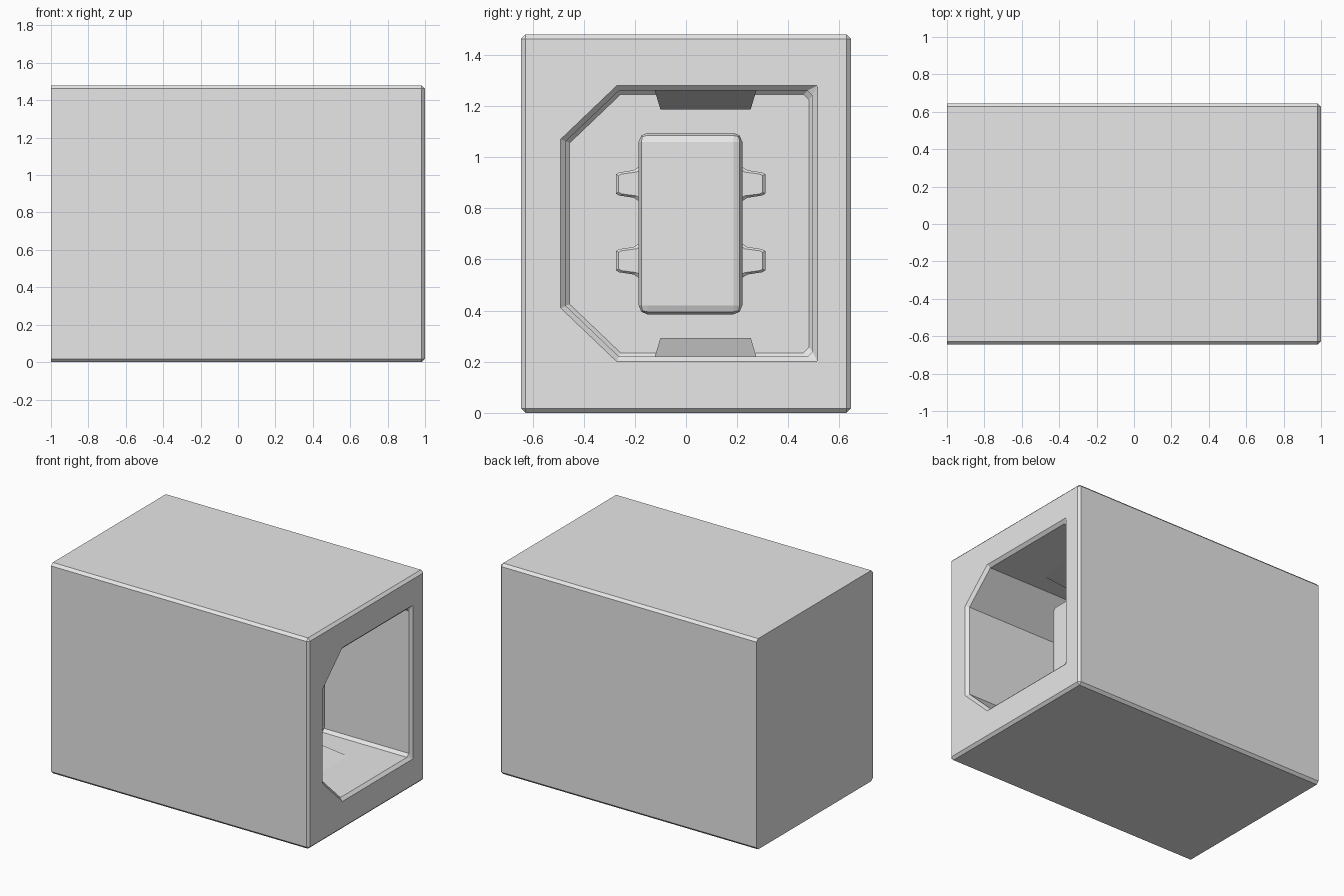
import bpy, bmesh
from mathutils import Vector

if "Cube" in bpy.data.objects:
    bpy.data.objects.remove(bpy.data.objects["Cube"], do_unlink=True)

grey = bpy.data.materials.new("light grey")
grey.use_nodes = True
grey.diffuse_color = (0.8, 0.8, 0.8, 1)
grey.node_tree.nodes["Principled BSDF"].inputs["Base Color"].default_value = (0.8, 0.8, 0.8, 1)

MID_Y, MID_Z = 0.018, 0.74      # centres of the tongue and the cavity
BACK = -0.3                     # depth of the cavity


def finish(name, bm):
    bmesh.ops.recalc_face_normals(bm, faces=bm.faces)
    mesh = bpy.data.meshes.new(name)
    bm.to_mesh(mesh)
    bm.free()
    mesh.materials.append(grey)
    obj = bpy.data.objects.new(name, mesh)
    bpy.context.collection.objects.link(obj)
    return obj


def loft(name, rings):
    """Skin a list of equal-length rings and cap both ends."""
    bm = bmesh.new()
    loops = [[bm.verts.new(p) for p in ring] for ring in rings]
    n = len(loops[0])
    for a, b in zip(loops, loops[1:]):
        for i in range(n):
            j = (i + 1) % n
            bm.faces.new((a[i], a[j], b[j], b[i]))
    bm.faces.new(loops[0])
    bm.faces.new(loops[-1])
    bmesh.ops.remove_doubles(bm, verts=bm.verts, dist=0.0005)
    return finish(name, bm)


def block(name, lo, hi, width, segments):
    """Box with every edge bevelled except those on its rear (-x) face."""
    bm = bmesh.new()
    bmesh.ops.create_cube(bm, size=1)
    for v in bm.verts:
        v.co = [h if c > 0 else l for c, l, h in zip(v.co, lo, hi)]
    edges = [e for e in bm.edges if any(v.co.x > lo[0] + 0.001 for v in e.verts)]
    bmesh.ops.bevel(bm, geom=edges, offset=width, segments=segments,
                    profile=0.5, affect='EDGES')
    return finish(name, bm)


def inset(poly, d):
    """Shrink a counter-clockwise polygon by d."""
    out = []
    for i, p in enumerate(poly):
        a = (p - poly[i - 1]).normalized()
        b = (poly[(i + 1) % len(poly)] - p).normalized()
        na, nb = Vector((-a.y, a.x)), Vector((-b.y, b.x))
        out.append(p + (na + nb) * d / (1 + na.dot(nb)))
    return out


def cavity_ring(x, d, chamfer):
    """Opening outline at depth x, with the two square corners chamfered."""
    low_left, low, high, high_left, upper, lower = inset(outline, d)
    c = chamfer
    pts = [low_left, low - Vector((c, 0)), low + Vector((0, c)),
           high - Vector((0, c)), high - Vector((c, 0)), high_left, upper, lower]
    return [(x, p.x, p.y) for p in pts]


outline = [Vector(p) for p in ((-0.27, 0.2), (0.515, 0.2), (0.515, 1.28),
                               (-0.27, 1.28), (-0.49, 1.07), (-0.49, 0.41))]

# Housing with the shaped socket cut into its +x end
housing = block("housing", (-1, -0.645, 0), (1, 0.645, 1.48), 0.018, 1)
cutter = loft("socket_cutter", [cavity_ring(1.05, 0, 0), cavity_ring(1, 0, 0),
                                cavity_ring(0.98, 0.02, 0.02),
                                cavity_ring(BACK + 0.015, 0.02, 0.02),
                                cavity_ring(BACK, 0.035, 0.02)])
cutter.hide_render = True
cut = housing.modifiers.new("socket", 'BOOLEAN')
cut.operation = 'DIFFERENCE'
cut.solver = 'EXACT'
cut.object = cutter
bpy.context.view_layer.objects.active = housing
bpy.ops.object.modifier_apply(modifier=cut.name)
bpy.data.objects.remove(cutter, do_unlink=True)

# Central tongue
block("tongue", (BACK - 0.01, -0.185, 0.385), (0.54, 0.22, 1.095), 0.035, 2)

# Contact pins, two on each side of the tongue
half = [(0.19, 0.068), (0.205, 0.065), (0.222, 0.054), (0.28, 0.045), (0.292, 0.038)]
for side, label in ((1, "back"), (-1, "front")):
    for z, level in ((0.595, "lower"), (0.895, "upper")):
        section = [(r, -w) for r, w in half] + [(r, w) for r, w in reversed(half)]

        def pin_ring(x, shrink):
            return [(x, MID_Y + side * (r - shrink), z + w * (1 - shrink * 14))
                    for r, w in section]

        loft(f"{label}_{level}_pin", [pin_ring(BACK - 0.01, 0), pin_ring(0.41, 0),
                                      pin_ring(0.42, 0.01)])

# Sloping retention ramps on the floor and ceiling of the socket
for side, name in ((-1, "floor_ramp"), (1, "ceiling_ramp")):
    def ramp_ring(x, rise):
        base, top = MID_Z + side * 0.53, MID_Z + side * (0.52 - rise)
        lean = rise * 0.3
        return [(x, -0.125, base), (x, 0.278, base),
                (x, 0.275 - lean, top), (x, -0.122 + lean, top)]

    loft(name, [ramp_ring(BACK - 0.01, 0.073), ramp_ring(0.16, 0.073),
                ramp_ring(0.66, 0.0)])
